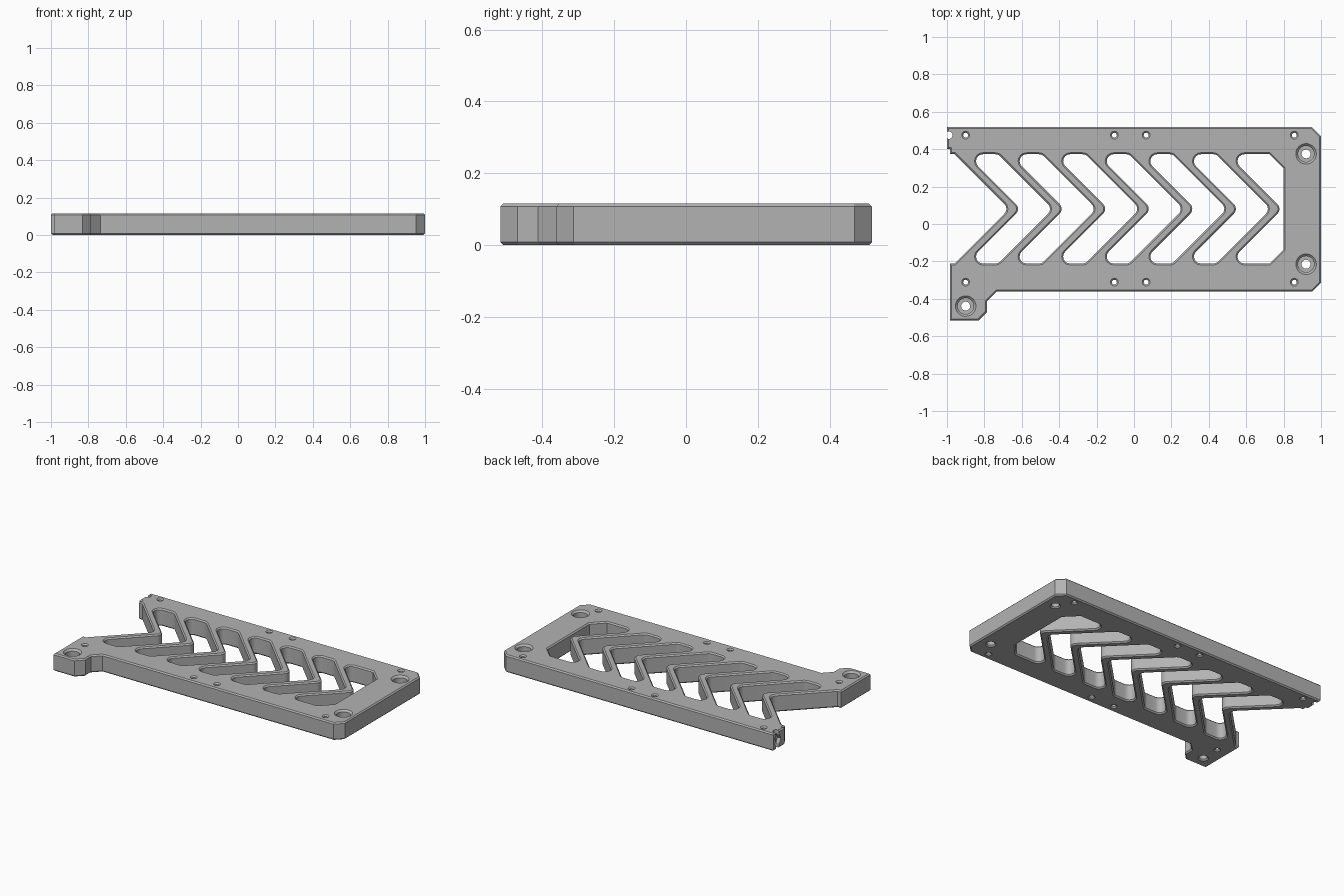
import bpy, math
from mathutils import Vector

if "Cube" in bpy.data.objects:
    bpy.data.objects.remove(bpy.data.objects["Cube"], do_unlink=True)

THICK, CHAMFER = 0.115, 0.008
MID_Y, HALF = 0.081, 0.292      # centre line and half height of the slots
PITCH, ROUND = 0.233, 0.037     # slot spacing and fillet radius

grey = bpy.data.materials.new("machined grey")
grey.use_nodes = True
grey.diffuse_color = (0.45, 0.45, 0.45, 1)
grey.node_tree.nodes["Principled BSDF"].inputs["Base Color"].default_value = grey.diffuse_color


def fillet(points, radius=ROUND, steps=6):
    """Round every corner of a closed polygon; points may carry their own radius."""
    out = []
    for i, p in enumerate(points):
        r = p[2] if len(p) > 2 else radius
        here = Vector(p[:2])
        a = (Vector(points[i - 1][:2]) - here).normalized()
        b = (Vector(points[(i + 1) % len(points)][:2]) - here).normalized()
        if r == 0:
            out.append(here)
            continue
        half = a.angle(b) / 2
        centre = here + (a + b).normalized() * r / math.sin(half)
        start = here + a * r / math.tan(half) - centre
        end = here + b * r / math.tan(half) - centre
        sweep = start.angle_signed(end)
        for s in range(steps + 1):
            t = -sweep * s / steps
            out.append(centre + Vector((start.x * math.cos(t) - start.y * math.sin(t),
                                        start.x * math.sin(t) + start.y * math.cos(t))))
    return out


def circle(x, y, r, n=24):
    return [(x + r * math.cos(math.tau * i / n), y + r * math.sin(math.tau * i / n)) for i in range(n)]


def chevron(tip, depth):
    """Slot between two bars; tip is the pointed notch on its left side."""
    top, low = MID_Y + HALF, MID_Y - HALF
    return [(tip, MID_Y), (tip - HALF, top), (tip + depth - HALF, top),
            (tip + depth, MID_Y), (tip + depth - HALF, low), (tip - HALF, low)]


# Outline with the open chevron at the left end
top, low = MID_Y + HALF, MID_Y - HALF
open_tip = -0.667
outline = [(-1, 0.518, 0), (0.952, 0.518, 0), (1, 0.47, 0), (1, -0.314, 0), (0.952, -0.362, 0),
           (-0.735, -0.362, 0), (-0.785, -0.412, 0), (-0.785, -0.47, 0), (-0.832, -0.517, 0),
           (-0.985, -0.517, 0), (-0.985, low, 0), (open_tip - HALF, low, 0), (open_tip, MID_Y),
           (open_tip - HALF, top, 0), (-0.985, top, 0), (-0.985, 0.4, 0), (-1, 0.4, 0)]
loops = [fillet(outline)]

# Six chevron slots and the last slot, cut off square at the right
first_tip = -0.605
for k in range(6):
    loops.append(fillet(chevron(first_tip + k * PITCH, 0.171)))
tip = first_tip + 6 * PITCH
loops.append(fillet([(tip, MID_Y), (tip - HALF, top), (0.725, top, 0), (0.8, top - 0.075, 0),
                     (0.8, low + 0.075, 0), (0.725, low, 0), (tip - HALF, low)]))

# Small through holes, and bores of the screw seats
for x in (-0.9, -0.105, 0.065, 0.857):
    for y in (0.475, -0.311):
        loops.append(circle(x, y, 0.013))
seats = [(0.92, 0.375), (0.92, -0.215), (-0.9, -0.439)]
for x, y in seats:
    loops.append(circle(x, y, 0.024))

# Extruded plate with chamfered rims
curve = bpy.data.curves.new("plate_profile", "CURVE")
curve.dimensions, curve.fill_mode = "2D", "BOTH"
curve.extrude = THICK / 2 - CHAMFER
curve.bevel_depth, curve.bevel_resolution, curve.offset = CHAMFER, 0, -CHAMFER
for pts in loops:
    spline = curve.splines.new("POLY")
    spline.points.add(len(pts) - 1)
    for sp, p in zip(spline.points, pts):
        sp.co = (p[0], p[1], 0, 1)
    spline.use_cyclic_u = True
plate = bpy.data.objects.new("slotted_plate", curve)
bpy.context.collection.objects.link(plate)
plate.location.z = THICK / 2
bpy.context.view_layer.objects.active = plate
plate.select_set(True)
bpy.ops.object.convert(target="MESH")
plate = bpy.context.object
bpy.ops.object.mode_set(mode="EDIT")
bpy.ops.mesh.select_all(action="SELECT")
bpy.ops.mesh.remove_doubles(threshold=0.0002)
bpy.ops.mesh.normals_make_consistent(inside=False)
bpy.ops.object.mode_set(mode="OBJECT")
plate.data.materials.clear()
plate.data.materials.append(grey)


def cut(name, loc, r1, r2, depth, sides=32, rot=(0, 0, 0)):
    """Subtract a cone or cylinder from the plate."""
    bpy.ops.mesh.primitive_cone_add(vertices=sides, radius1=r1, radius2=r2, depth=depth,
                                    location=loc, rotation=rot)
    tool = bpy.context.object
    tool.name = name
    tool.hide_render = True
    tool.data.materials.append(grey)
    mod = plate.modifiers.new(name, "BOOLEAN")
    mod.operation, mod.solver, mod.object = "DIFFERENCE", "EXACT", tool
    bpy.context.view_layer.objects.active = plate
    bpy.ops.object.modifier_apply(modifier=name)
    bpy.data.objects.remove(tool, do_unlink=True)


# Counterbored screw seats with a chamfered mouth
for x, y in seats:
    cut("seat_bore", (x, y, 0.1), 0.043, 0.043, 0.1)
    cut("seat_mouth", (x, y, THICK), 0.043, 0.067, 0.024)

# Nut pocket and half screw hole in the left end
cut("nut_pocket", (-1, 0.475, THICK / 2), 0.036, 0.036, 0.05, 6, (0, math.pi / 2, 0))
cut("end_hole", (-0.99, 0.475, THICK / 2), 0.02, 0.02, 0.2, 20)

bpy.ops.object.select_all(action="DESELECT")
plate.select_set(True)
bpy.context.view_layer.objects.active = plate
bpy.ops.object.shade_smooth_by_angle(angle=math.radians(25))
